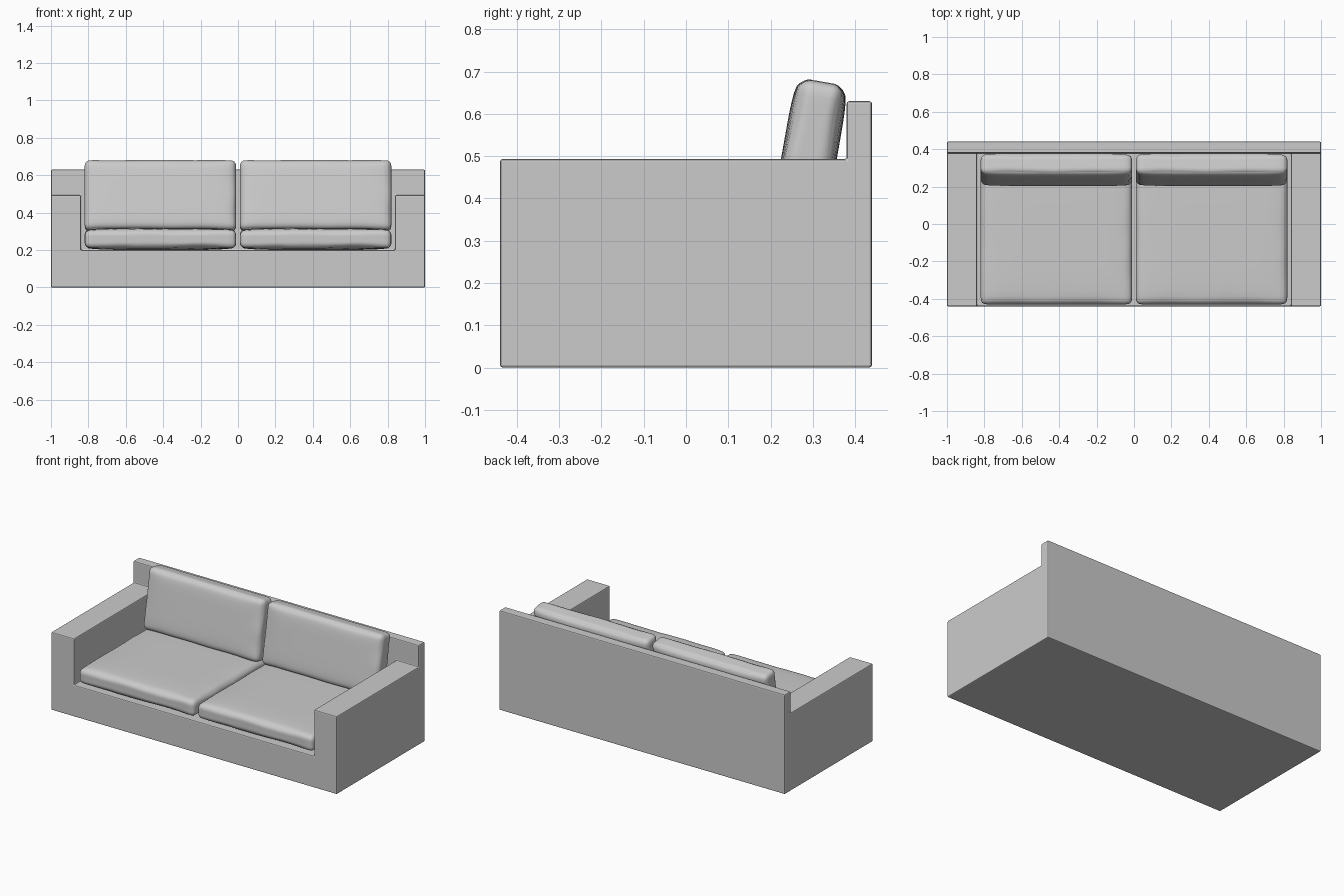
import bpy, bmesh, math
from mathutils import Vector, noise

if "Cube" in bpy.data.objects:
    bpy.data.objects.remove(bpy.data.objects["Cube"])


def box(name, lo, hi):
    bm = bmesh.new()
    bmesh.ops.create_cube(bm, size=1)
    for v in bm.verts:
        v.co = Vector([(lo[i] + hi[i]) / 2 + v.co[i] * (hi[i] - lo[i]) for i in range(3)])
    mesh = bpy.data.meshes.new(name)
    bm.to_mesh(mesh)
    bm.free()
    ob = bpy.data.objects.new(name, mesh)
    bpy.context.collection.objects.link(ob)
    return ob


def activate(ob):
    bpy.ops.object.select_all(action='DESELECT')
    bpy.context.view_layer.objects.active = ob
    ob.select_set(True)


def carve(ob, lo, hi):
    cutter = box("cutter", lo, hi)
    cutter.hide_render = True
    mod = ob.modifiers.new("carve", 'BOOLEAN')
    mod.operation, mod.solver, mod.object = 'DIFFERENCE', 'EXACT', cutter
    activate(ob)
    bpy.ops.object.modifier_apply(modifier=mod.name)
    bpy.data.objects.remove(cutter)


def cushion(name, size, center, tilt, radius=0.03, bulge=0.012, seed=0):
    """Soft rounded box: plump broad faces, slightly rumpled rim."""
    half = Vector(size) / 2
    bm = bmesh.new()
    bmesh.ops.create_cube(bm, size=2)
    bmesh.ops.subdivide_edges(bm, edges=bm.edges[:], cuts=19, use_grid_fill=True)
    for v in bm.verts:
        # cluster the rows near the rim, then round the edges
        u = Vector([math.sin(c * math.pi / 2) for c in v.co])
        h = Vector((half.x, half.y, half.z - bulge))
        p = Vector([u[i] * h[i] for i in range(3)])
        core = Vector([max(-(h[i] - radius), min(h[i] - radius, p[i])) for i in range(3)])
        d = p - core
        if d.length > 1e-6:
            p = core + d.normalized() * min(d.length, radius)
        # plump middle and small wrinkles along the rim
        p.z += u.z * bulge * (1 - abs(u.x) ** 6) * (1 - abs(u.y) ** 6)
        rim = max(abs(u.x), abs(u.y)) ** 8
        p.z += 0.006 * rim * noise.noise(Vector((p.x * 9 + seed, p.y * 9, p.z * 12)))
        v.co = p
    bmesh.ops.recalc_face_normals(bm, faces=bm.faces[:])
    mesh = bpy.data.meshes.new(name)
    bm.to_mesh(mesh)
    bm.free()
    ob = bpy.data.objects.new(name, mesh)
    ob.location = center
    ob.rotation_euler.x = math.radians(tilt)
    bpy.context.collection.objects.link(ob)
    activate(ob)
    bpy.ops.object.shade_smooth_by_angle(angle=math.radians(50))


# Frame: one solid block with arms, seat well and raised back panel
frame = box("sofa_frame", (-1, -0.44, 0), (1, 0.44, 0.63))
carve(frame, (-1.2, -0.6, 0.493), (1.2, 0.38, 0.8))
carve(frame, (-0.84, -0.6, 0.2), (0.84, 0.38, 0.7))
bevel = frame.modifiers.new("soft_edges", 'BEVEL')
bevel.width, bevel.segments = 0.006, 2
bevel.limit_method = 'ANGLE'

# Seat and back cushions, one pair on each side
for side, x in (("left", -0.415), ("right", 0.415)):
    cushion(f"{side}_seat_cushion", (0.81, 0.8, 0.118), (x, -0.03, 0.26), 0, seed=3)
    cushion(f"{side}_back_cushion", (0.81, 0.38, 0.13), (x, 0.29, 0.489), 80, seed=8)
